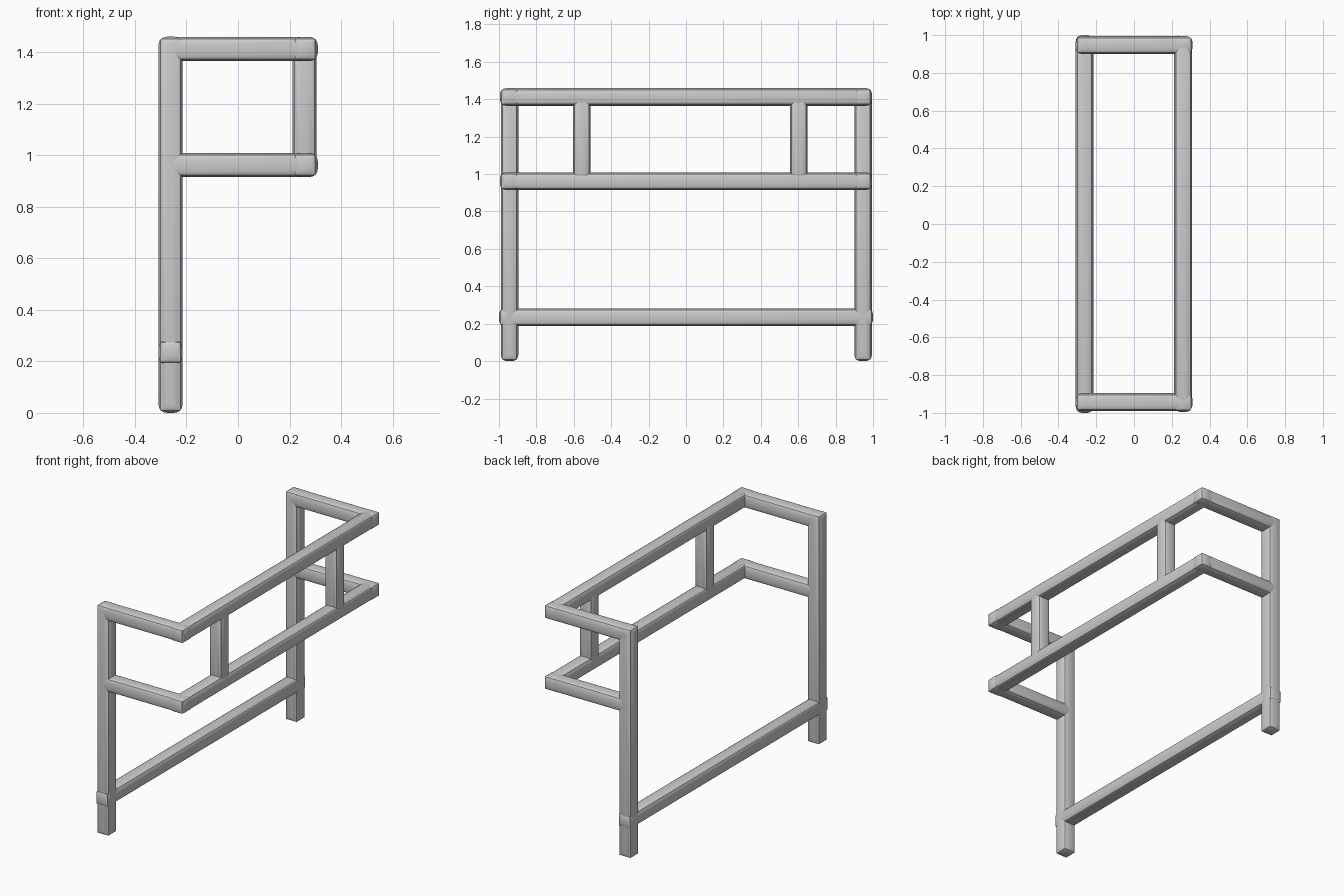
import bpy, bmesh
from mathutils import Vector

if "Cube" in bpy.data.objects:
    bpy.data.objects.remove(bpy.data.objects["Cube"])

HALF = 0.047     # outer half width of every bar
BULGE = 0.009    # how far each face swells past its corner edges

def bar(name, axis, start, end, a, b):
    """Pillow-faced square bar along axis; a, b are the other two coordinates in x, y, z order."""
    centre, size = [a, b], [2 * (HALF - BULGE)] * 2
    centre.insert(axis, (start + end) / 2)
    size.insert(axis, end - start - 2 * BULGE)
    bm = bmesh.new()
    bmesh.ops.create_cube(bm, size=1)
    bmesh.ops.scale(bm, vec=Vector(size), verts=bm.verts)
    # swell each face outwards in two steps, keeping the crisp corner edges
    faces = list(bm.faces)
    for inset, rise in ((0.011, 0.006), (0.013, 0.003)):
        bmesh.ops.inset_individual(bm, faces=faces, thickness=inset, depth=rise, use_even_offset=True)
    bmesh.ops.recalc_face_normals(bm, faces=bm.faces)
    mesh = bpy.data.meshes.new(name)
    bm.to_mesh(mesh)
    bm.free()
    ob = bpy.data.objects.new(name, mesh)
    ob.location = centre
    bpy.context.collection.objects.link(ob)
    bpy.ops.object.select_all(action='DESELECT')
    ob.select_set(True)
    bpy.context.view_layer.objects.active = ob
    bpy.ops.object.shade_smooth_by_angle(angle=0.55)

BACK_X, RAIL_X = -0.262, 0.26
TOP_Z, MID_Z, LOW_Z = 1.412, 0.962, 0.235

# Tall posts and the short arms reaching out from them
for side, y in (("front", -0.943), ("rear", 0.947)):
    bar(side + "_post", 2, 0.0, 1.46, BACK_X, y)
    bar(side + "_top_arm", 0, -0.305, 0.31, y, TOP_Z)
    bar(side + "_middle_arm", 0, -0.302, 0.31, y, MID_Z)

# Long rails
bar("top_rail", 1, -0.995, 0.995, RAIL_X, TOP_Z)
bar("middle_rail", 1, -0.995, 0.995, RAIL_X, MID_Z)
bar("lower_rail", 1, -1.0, 1.0, BACK_X, LOW_Z)

# Short uprights between the two outer rails
for side, y in (("front", -0.557), ("rear", 0.603)):
    bar(side + "_upright", 2, 0.965, 1.41, 0.258, y)
